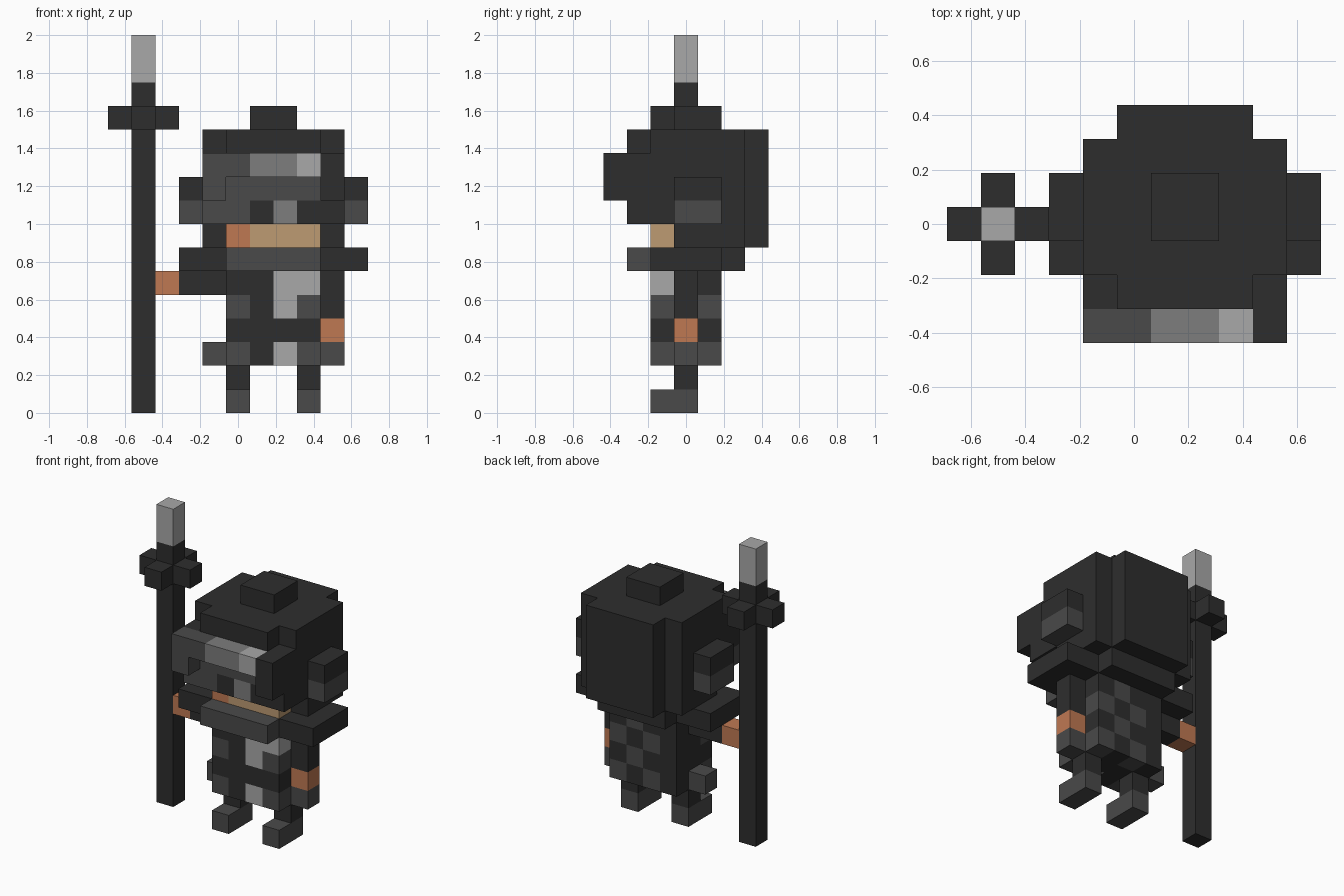
import bpy, bmesh
from mathutils import Vector

cube = bpy.data.objects.get("Cube")
if cube:
    bpy.data.objects.remove(cube, do_unlink=True)

U = 0.125                                # edge of one block
ORIGIN = Vector((-0.6875, -0.4375, 0))   # low corner of the block grid


def material(name, rgb):
    m = bpy.data.materials.new(name)
    m.use_nodes = True
    m.diffuse_color = (*rgb, 1)
    bsdf = next(n for n in m.node_tree.nodes if n.type == 'BSDF_PRINCIPLED')
    bsdf.inputs["Base Color"].default_value = (*rgb, 1)
    bsdf.inputs["Roughness"].default_value = 0.9
    return m


MATS = {
    'D': material("charcoal", (0.027, 0.027, 0.027)),
    'G': material("dark grey", (0.068, 0.068, 0.068)),
    'M': material("mid grey", (0.205, 0.205, 0.205)),
    'L': material("light grey", (0.392, 0.392, 0.392)),
    'O': material("copper skin", (0.521, 0.190, 0.086)),
    'T': material("tan skin", (0.509, 0.328, 0.171)),
}


def build(name, boxes):
    """One object from (colour, x0, x1, y0, y1, z0, z1) boxes in block units."""
    used = sorted({b[0] for b in boxes})
    bm = bmesh.new()
    for colour, x0, x1, y0, y1, z0, z1 in boxes:
        verts = bmesh.ops.create_cube(bm, size=1)['verts']
        size = Vector((x1 - x0, y1 - y0, z1 - z0))
        mid = Vector((x0 + x1, y0 + y1, z0 + z1)) / 2
        for v in verts:
            v.co = ORIGIN + U * (mid + v.co * size)
        for f in {f for v in verts for f in v.link_faces}:
            f.material_index = used.index(colour)
    mesh = bpy.data.meshes.new(name)
    bm.to_mesh(mesh)
    bm.free()
    for key in used:
        mesh.materials.append(MATS[key])
    ob = bpy.data.objects.new(name, mesh)
    bpy.context.collection.objects.link(ob)
    return ob


def patchwork(name, rows, x, y, top):
    """One-block-deep wall; rows of colour letters from the top down."""
    build(name, [(c, x + i, x + i + 1, y, y + 1, top - r - 1, top - r)
                 for r, row in enumerate(rows)
                 for i, c in enumerate(row) if c != '.'])


# Staff with a cross guard and pale tip
build("staff_shaft", [('D', 1, 2, 3, 4, 0, 14)])
build("staff_tip", [('L', 1, 2, 3, 4, 14, 16)])
build("staff_guard", [('D', 0, 1, 3, 4, 12, 13), ('D', 2, 3, 3, 4, 12, 13),
                      ('D', 1, 2, 2, 3, 12, 13), ('D', 1, 2, 4, 5, 12, 13)])

# Legs and boots
for side, x in (("right", 5), ("left", 8)):
    build(side + "_boot", [('G', x, x + 1, 2, 4, 0, 1)])
    build(side + "_leg", [('D', x, x + 1, 3, 4, 1, 2)])

# Torso: plain core with patterned front and back
build("torso_core", [('D', 5, 9, 3, 4, 2, 6)])
patchwork("torso_front", ["DDLL", "GDLG", "DDDD", "GDLG"], 5, 2, 6)
patchwork("torso_back", ["DDGD", "DGDG", "DDGD", "DGDG"], 5, 4, 6)
build("right_hip_pouch", [('G', 4, 5, 3, 4, 2, 3)])

# Arms: right one reaches for the staff, left one hangs
build("right_arm", [('D', 3, 5, 3, 4, 5, 6)])
build("right_hand", [('O', 2, 3, 3, 4, 5, 6)])
build("left_arm", [('D', 9, 10, 3, 4, 4, 6)])
build("left_hand", [('O', 9, 10, 3, 4, 3, 4)])
build("left_hand_grip", [('G', 9, 10, 3, 4, 2, 3)])

# Collar and shoulders
build("shoulders", [('D', 3, 11, 2, 5, 6, 7), ('D', 5, 9, 5, 6, 6, 7)])
build("collar_front", [('G', 5, 9, 1, 2, 6, 7)])

# Head
build("head", [('D', 4, 10, 3, 6, 7, 8), ('D', 4, 10, 2, 6, 8, 12)])
build("head_back", [('D', 5, 9, 6, 7, 7, 12)])
build("cap_front", [('D', 5, 9, 1, 2, 11, 12)])
build("top_knob", [('D', 6, 8, 3, 5, 12, 13)])

# Face: chin, mask with eye holes, brow with cheek guards
patchwork("chin", ["OTTT"], 5, 2, 8)
patchwork("mask", ["DDDDDD", "DGGGGD", "GGDMDD"], 4, 1, 11)
patchwork("brow", ["GGMMLD", "G....D"], 4, 0, 11)

# Ear guards
for side, x in (("right", 3), ("left", 10)):
    build(side + "_ear_guard", [('D', x, x + 1, 3, 5, 9, 10),
                                ('G', x, x + 1, 3, 5, 8, 9)])
